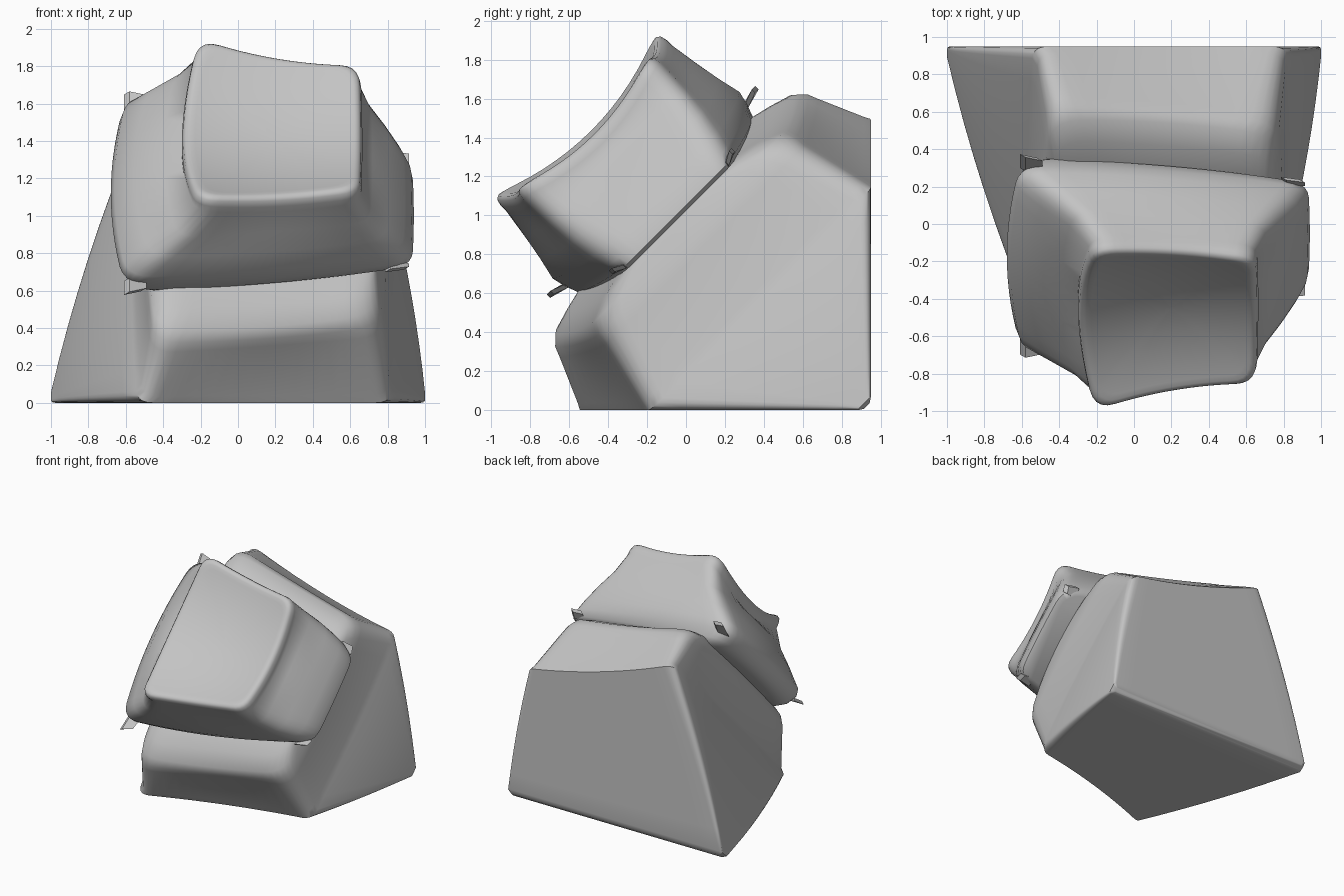
import bpy, bmesh, math
from mathutils import Vector

if "Cube" in bpy.data.objects:
    bpy.data.objects.remove(bpy.data.objects["Cube"])

S2 = math.sqrt(2)
grey = bpy.data.materials.new("grey")
grey.diffuse_color = (0.55, 0.55, 0.55, 1)
grey.use_nodes = True
grey.node_tree.nodes["Principled BSDF"].inputs["Base Color"].default_value = grey.diffuse_color


def world(p):
    # local frame: x, u up the 45 degree slope, n outward from the slope
    x, u, n = p
    return Vector((x, 0.95 + (u - n) / S2, (u + n) / S2))


def ring(left, right, bl, br, r, bu=0.0, bn=0.0):
    """Rounded four-sided loop, mirrored in u; bl, br, bu, bn bulge the sides."""
    (xl, ul, nl), (xr, ur, nr) = left, right
    cs = [Vector((xl, -ul, nl)), Vector((xr, -ur, nr)),
          Vector((xr, ur, nr)), Vector((xl, ul, nl))]
    push = [Vector((0, -bu, bn)), Vector((br, 0, 0)), Vector((0, bu, bn)), Vector((-bl, 0, 0))]

    def edge(i, t):
        return cs[i].lerp(cs[(i + 1) % 4], t) + push[i] * 4 * t * (1 - t)

    trim = [min(0.4, r / max((cs[i] - cs[(i + 1) % 4]).length, 1e-4)) for i in range(4)]
    pts = []
    for i in range(4):
        for k in range(13):
            pts.append(edge(i, trim[i] + (1 - 2 * trim[i]) * k / 12))
        j = (i + 1) % 4
        a, c, b = pts[-1], cs[j], edge(j, trim[j])
        for k in range(1, 5):
            t = k / 5
            pts.append(a * (1 - t) ** 2 + c * 2 * t * (1 - t) + b * t * t)
    return pts


def finish(name, bm, angle=40):
    bmesh.ops.recalc_face_normals(bm, faces=bm.faces)
    me = bpy.data.meshes.new(name)
    bm.to_mesh(me)
    bm.free()
    me.materials.append(grey)
    ob = bpy.data.objects.new(name, me)
    bpy.context.collection.objects.link(ob)
    bpy.ops.object.select_all(action='DESELECT')
    ob.select_set(True)
    bpy.context.view_layer.objects.active = ob
    bpy.ops.object.shade_smooth_by_angle(angle=math.radians(angle))
    return ob


def loft(name, rings, angle=40):
    bm = bmesh.new()
    loops = [[bm.verts.new(world(p)) for p in r] for r in rings]
    for a, b in zip(loops, loops[1:]):
        for i in range(len(a)):
            j = (i + 1) % len(a)
            bm.faces.new((a[i], a[j], b[j], b[i]))
    bm.faces.new(loops[0])
    bm.faces.new(loops[-1])
    return finish(name, bm, angle)


# wedge base: bottom and back faces meet at the rear edge, then taper to the slope
body = [ring((-0.97, 0.02, 0.03), (0.97, 0.02, 0.03), 0, 0, 0.01),
        ring((-1.0, 0.05, 0.05), (1.0, 0.05, 0.05), 0, 0, 0.025)]
for k in range(1, 9):
    t = k / 8
    nl, nr = 0.05 + 1.025 * t, 0.05 + 0.75 * t
    body.append(ring((-1.0 + 0.33 * t + 0.13 * t * t, nl, nl),
                     (1.0 - 0.11 * t - 0.07 * t * t, nr, nr),
                     0.03 * t, 0.02 * t, 0.03 + 0.06 * t, -0.03 * t, -0.03 * t))
body += [ring((-0.51, 1.06, 1.11), (0.805, 0.79, 0.85), 0.04, 0.02, 0.10, -0.03, -0.03),
         ring((-0.46, 0.965, 1.34), (0.765, 0.70, 1.20), 0.05, 0.03, 0.13, -0.02, -0.03),
         ring((-0.45, 0.94, 1.395), (0.755, 0.685, 1.26), 0.05, 0.03, 0.14, 0, -0.03),
         ring((-0.44, 0.885, 1.447), (0.735, 0.655, 1.325), 0.05, 0.03, 0.16, 0.01, -0.03),
         ring((-0.40, 0.77, 1.48), (0.72, 0.54, 1.375), 0.06, 0.03, 0.16, 0, -0.02),
         ring((-0.37, 0.67, 1.50), (0.71, 0.42, 1.405), 0.06, 0.03, 0.14, 0, -0.01),
         ring((-0.20, 0.40, 1.51), (0.60, 0.25, 1.42), 0.06, 0.03, 0.1)]
loft("wedge_base", body, 42)


def dish(p):
    x, u, n = p
    return Vector((x, u, 1.98 + 0.40 * u * u + 0.2 * (x - 0.25) ** 2))


# cap with flared skirt and a scooped top
cap = [ring((-0.50, 0.61, 1.45), (0.88, 0.36, 1.395), 0.10, 0.02, 0.10, 0.03),
       ring((-0.57, 0.645, 1.50), (0.93, 0.38, 1.415), 0.09, 0.01, 0.11, 0.04),
       ring((-0.61, 0.67, 1.58), (0.92, 0.40, 1.47), 0.07, 0.01, 0.12, 0.05),
       ring((-0.59, 0.685, 1.64), (0.88, 0.42, 1.56), 0.07, 0.01, 0.13, 0.05),
       ring((-0.46, 0.66, 1.76), (0.80, 0.45, 1.69), 0.10, 0.01, 0.12, 0.03),
       ring((-0.32, 0.64, 1.89), (0.71, 0.47, 1.83), 0.08, 0.01, 0.11, 0.01)]
rim = ring((-0.215, 0.62, 2.05), (0.655, 0.485, 1.98), 0.085, 0.01, 0.11, -0.01)
# rounded rim, then the scoop
for inset, drop in ((1.0, 0.11), (1.0, 0.07), (0.985, 0.03), (0.955, 0.008), (0.91, 0.0),
                    (0.86, 0.0), (0.7, 0.0), (0.5, 0.0), (0.3, 0.0), (0.15, 0.0), (0.03, 0.0)):
    loop = []
    for p in rim:
        q = dish(Vector((0.2 + (p.x - 0.2) * inset, p.y * inset, 0)))
        q.z -= drop
        loop.append(q)
    cap.append(loop)
loft("scooped_cap", cap, 55)

# small torn flaps at the four skirt corners
for side in (-1, 1):
    for label, x, u, n, w, d in (("left", -0.55, 0.69, 1.57, 0.045, 0.045),
                                 ("right", 0.85, 0.40, 1.43, 0.05, 0.03)):
        bm = bmesh.new()
        bmesh.ops.create_cube(bm, size=2)
        for v in bm.verts:
            c = v.co.copy()
            v.co = world((x + c.x * w + 0.015 * c.z, side * (u + c.y * d * (1.2 - 0.3 * c.x)),
                          n + c.z * 0.012 + 0.015 * c.y))
        finish("%s_flap_%s" % (label, "top" if side > 0 else "bottom"), bm, 20)
